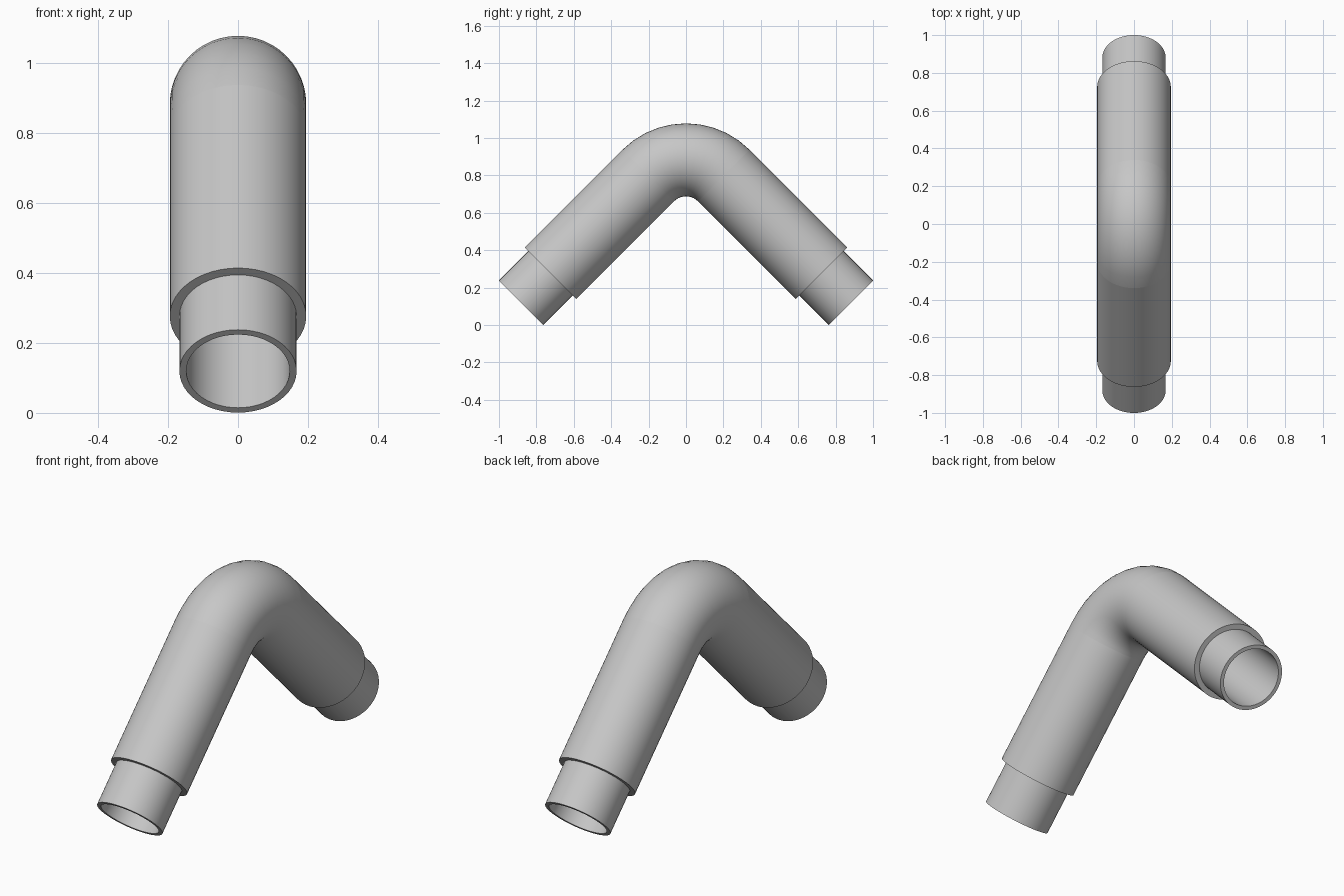
import bpy, bmesh
from math import sin, cos, pi, radians
from mathutils import Matrix, Vector

if "Cube" in bpy.data.objects:
    bpy.data.objects.remove(bpy.data.objects["Cube"])

SIDES = 48
BEND_STEPS = 10
OUTER, NECK, BORE = 0.195, 0.1675, 0.148
BEND_R, BEND_Z = 0.285, 0.598    # bend axis radius and centre height
SLEEVE_LEN, NECK_LEN = 0.74, 0.962  # distances from the end of the bend

steel = bpy.data.materials.new("grey_steel")
steel.use_nodes = True
colour = (0.57, 0.57, 0.57, 1)
steel.diffuse_color = colour
steel.node_tree.nodes["Principled BSDF"].inputs["Base Color"].default_value = colour


def frame(angle):
    """Ring placement on the bend; local +z runs along the pipe towards -y."""
    pos = Vector((0, -BEND_R * sin(angle), BEND_Z + BEND_R * cos(angle)))
    return Matrix.Translation(pos) @ Matrix.Rotation(pi / 2 + angle, 4, 'X')


def skin(name, rings):
    """Join circular rings into a closed loop: (placement matrix, radius, distance)."""
    bm = bmesh.new()
    loops = []
    for mat, r, d in rings:
        loops.append([bm.verts.new(mat @ Vector((r * cos(2 * pi * i / SIDES),
                                                 r * sin(2 * pi * i / SIDES), d)))
                      for i in range(SIDES)])
    for a, b in zip(loops, loops[1:] + loops[:1]):
        for i in range(SIDES):
            j = (i + 1) % SIDES
            bm.faces.new((a[i], a[j], b[j], b[i]))
    bmesh.ops.recalc_face_normals(bm, faces=bm.faces)
    mesh = bpy.data.meshes.new(name)
    bm.to_mesh(mesh)
    bm.free()
    mesh.materials.append(steel)
    obj = bpy.data.objects.new(name, mesh)
    bpy.context.collection.objects.link(obj)
    bpy.ops.object.select_all(action='DESELECT')
    obj.select_set(True)
    bpy.context.view_layer.objects.active = obj
    bpy.ops.object.shade_smooth_by_angle(angle=radians(35))


# Curved elbow with a hollow bore
bend = [frame(radians(-45 + 90 * k / BEND_STEPS)) for k in range(BEND_STEPS + 1)]
skin("elbow_bend",
     [(m, OUTER, 0) for m in bend] + [(m, BORE, 0) for m in reversed(bend)])

# Straight sleeves, each stepping down to a thin open spigot
profile = [(OUTER, 0), (OUTER, SLEEVE_LEN), (NECK, SLEEVE_LEN),
           (NECK, NECK_LEN), (BORE, NECK_LEN), (BORE, 0)]
front = frame(radians(45))
for name, side in (("front_arm", Matrix.Identity(4)),
                   ("back_arm", Matrix.Rotation(pi, 4, 'Z'))):
    skin(name, [(side @ front, r, d) for r, d in profile])
